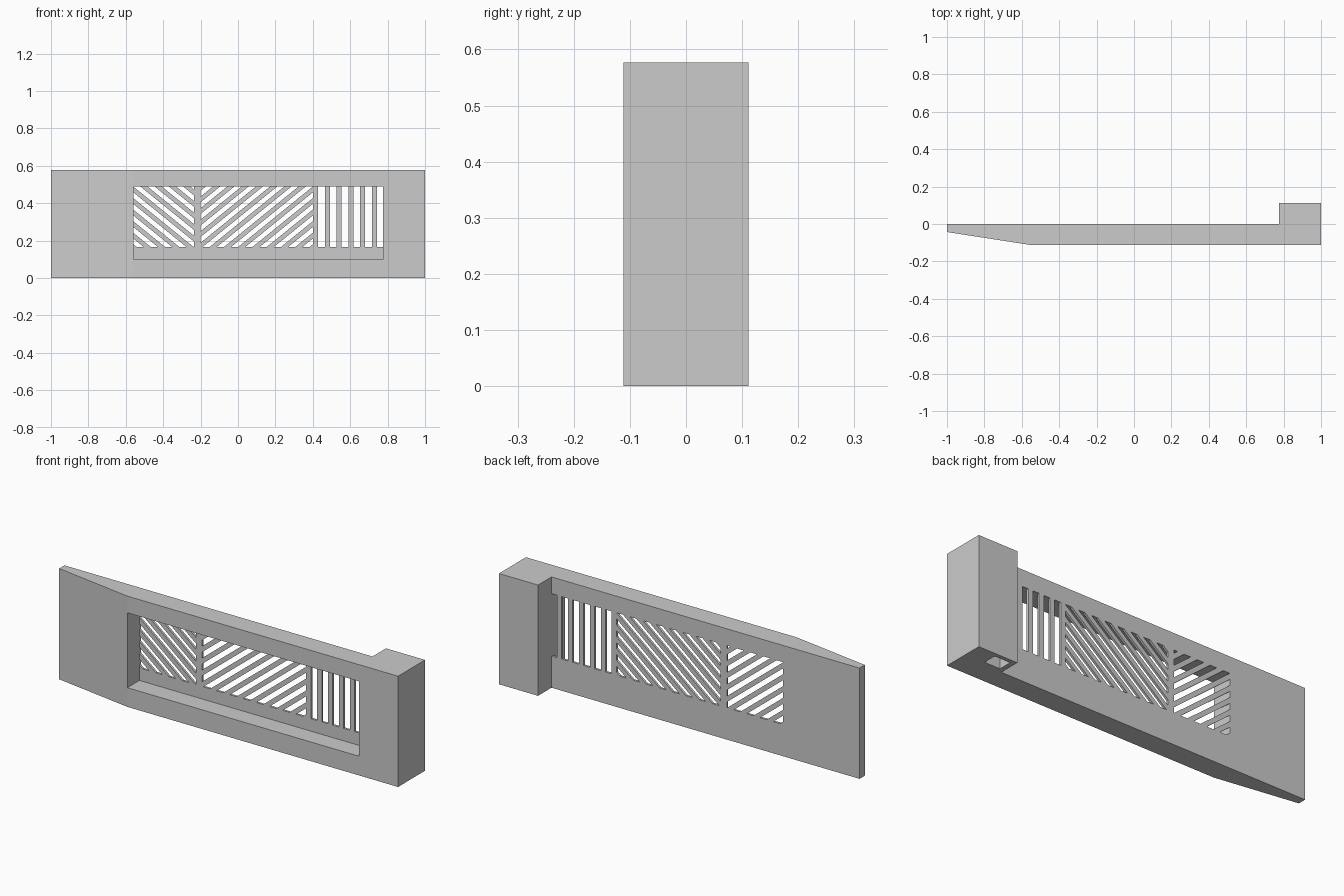
import bpy, bmesh, math
from mathutils import Vector

if "Cube" in bpy.data.objects:
    bpy.data.objects.remove(bpy.data.objects["Cube"])


def new_object(name, bm):
    bmesh.ops.recalc_face_normals(bm, faces=bm.faces)
    mesh = bpy.data.meshes.new(name)
    bm.to_mesh(mesh)
    bm.free()
    ob = bpy.data.objects.new(name, mesh)
    bpy.context.collection.objects.link(ob)
    return ob


def extrude(bm, points, vec):
    face = bm.faces.new([bm.verts.new(p) for p in points])
    ext = bmesh.ops.extrude_face_region(bm, geom=[face])
    bmesh.ops.translate(bm, vec=vec, verts=[v for v in ext["geom"] if isinstance(v, bmesh.types.BMVert)])


def add_box(bm, x0, x1, y0, y1, z0, z1):
    extrude(bm, [(x0, y0, z0), (x1, y0, z0), (x1, y1, z0), (x0, y1, z0)], (0, 0, z1 - z0))


def cut(target, name, *box):
    bm = bmesh.new()
    add_box(bm, *box)
    cutter = new_object(name, bm)
    cutter.hide_render = True
    cutter.hide_viewport = True
    mod = target.modifiers.new(name, "BOOLEAN")
    mod.operation = "DIFFERENCE"
    mod.solver = "EXACT"
    mod.object = cutter


H = 0.577
L, R, BOTTOM, SILL, TOP = -0.56, 0.775, 0.10, 0.165, 0.49
BACK, THICK = 0.0, 0.012

# housing: tapered left end, deep block on the right
bm = bmesh.new()
plan = [(-1, 0), (-1, -0.043), (-0.56, -0.111), (1, -0.111), (1, 0.111), (0.775, 0.111), (0.775, 0)]
extrude(bm, [(x, y, 0) for x, y in plan], (0, 0, H))
housing = new_object("housing", bm)
cut(housing, "window_cutter", L, R, -0.2, 0.05, BOTTOM, TOP)
cut(housing, "cable_hole_cutter", 0.80, 0.89, 0.02, 0.09, -0.05, 0.08)

# grille frame: lower band and two dividers
bm = bmesh.new()
add_box(bm, L, R, BACK - THICK, BACK, BOTTOM, SILL)
for x0, x1 in ((-0.235, -0.2), (0.4, 0.428)):
    add_box(bm, x0, x1, BACK - THICK, BACK, SILL, TOP)
new_object("grille_frame", bm)


# slanted slats: a rectangle trimmed to each diagonal band
def slats(name, x0, x1, angle, pitch, width):
    out = bmesh.new()
    n = Vector((-math.sin(angle), 0, math.cos(angle)))
    corners = [Vector((x, BACK, z)) for x, z in ((x0, SILL), (x1, SILL), (x1, TOP), (x0, TOP))]
    dist = [c.dot(n) for c in corners]
    d = min(dist) - width / 2
    while d < max(dist):
        b = bmesh.new()
        b.faces.new([b.verts.new(c) for c in corners])
        for off, sign in ((d, -1), (d + width, 1)):
            bmesh.ops.bisect_plane(b, geom=b.verts[:] + b.edges[:] + b.faces[:],
                                   plane_co=n * off, plane_no=n * sign, clear_outer=True)
        for f in b.faces:
            extrude(out, [v.co.copy() for v in f.verts], (0, -THICK, 0))
        b.free()
        d += pitch
    return new_object(name, out)


slats("left_slats", L, -0.235, math.radians(-39), 0.048, 0.024)
slats("middle_slats", -0.2, 0.4, math.radians(39), 0.048, 0.024)

# upright bars on the right
bm = bmesh.new()
for i in range(5):
    x = 0.464 + i * 0.063
    add_box(bm, x, x + 0.027, BACK - THICK, BACK, SILL, TOP)
new_object("upright_bars", bm)
